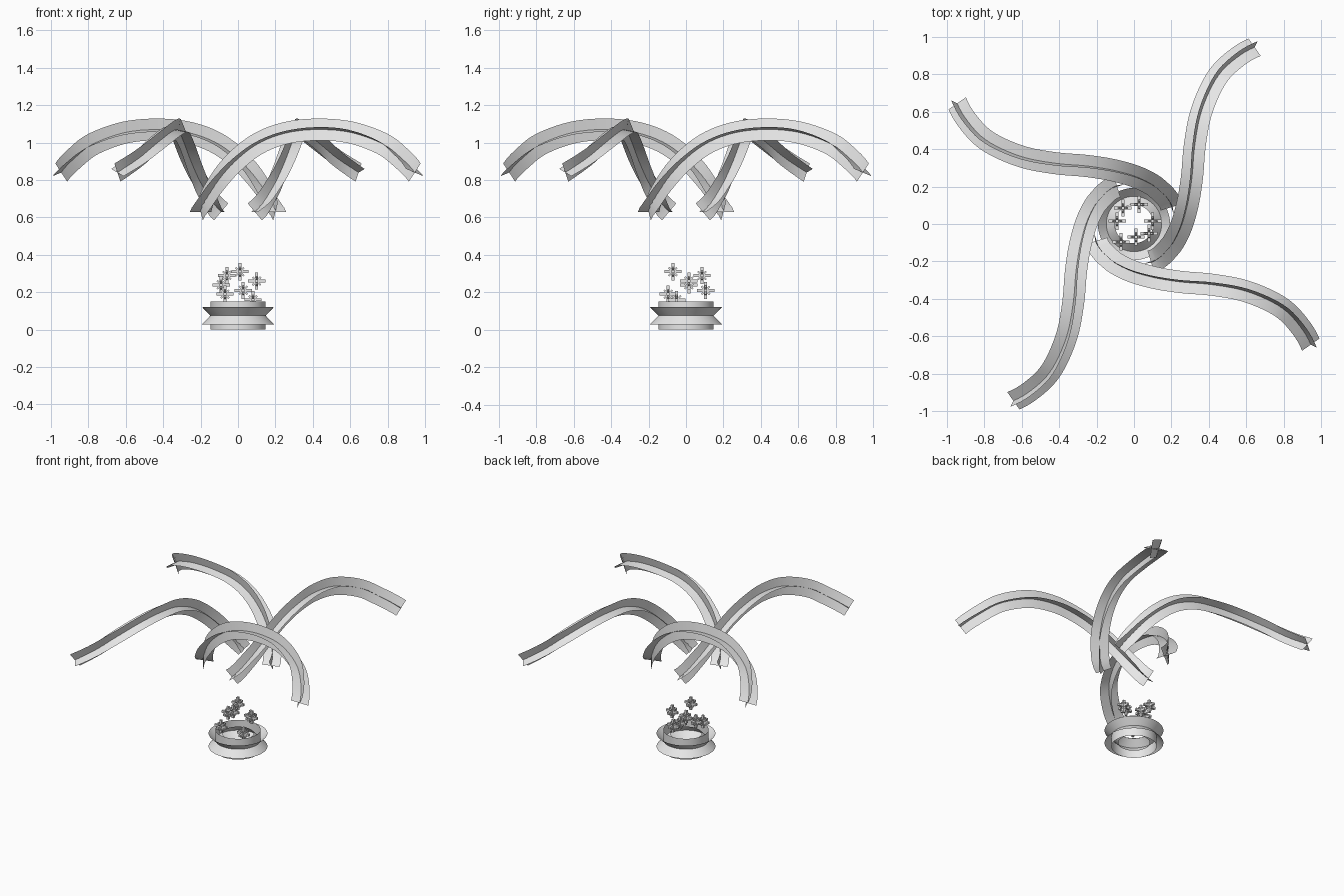
import bpy, bmesh, math
from mathutils import Vector, Matrix
from mathutils.geometry import interpolate_bezier

if "Cube" in bpy.data.objects:
    bpy.data.objects.remove(bpy.data.objects["Cube"])

grey = bpy.data.materials.new("light_grey")
grey.diffuse_color = (0.8, 0.8, 0.8, 1)
grey.use_nodes = True
grey.node_tree.nodes["Principled BSDF"].inputs["Base Color"].default_value = grey.diffuse_color


def finish(name, bm, smooth=True):
    mesh = bpy.data.meshes.new(name)
    bm.to_mesh(mesh)
    bm.free()
    mesh.materials.append(grey)
    for p in mesh.polygons:
        p.use_smooth = smooth
    ob = bpy.data.objects.new(name, mesh)
    bpy.context.collection.objects.link(ob)
    return ob


def strip(bm, pairs, closed=False):
    """Ribbon of quads through pairs of edge points."""
    rows = [[bm.verts.new(p) for p in pair] for pair in pairs]
    nxt = rows[1:] + (rows[:1] if closed else [])
    for a, b in zip(rows, nxt):
        bm.faces.new((a[0], b[0], b[1], a[1]))


# --- curved arms: two crossed blades swept along a rising spiral path
path = [Vector(p) for p in (
    (-0.20, -0.09, 0.63), (-0.13, -0.185, 0.76), (-0.03, -0.245, 0.885),
    (0.10, -0.285, 0.99), (0.25, -0.31, 1.05), (0.42, -0.325, 1.07),
    (0.60, -0.36, 1.055), (0.77, -0.435, 0.995), (0.87, -0.525, 0.92),
    (0.945, -0.645, 0.84))]
slopes = [(path[min(i + 1, 9)] - path[max(i - 1, 0)]) / (2 if 0 < i < 9 else 1)
          for i in range(10)]
slopes[0] = Vector((0.02, -0.12, 0.09))
slopes[9] = Vector((0.05, -0.13, -0.08))
line = []
for i in range(9):
    seg = interpolate_bezier(path[i], path[i] + slopes[i] / 3,
                             path[i + 1] - slopes[i + 1] / 3, path[i + 1], 6)
    line += seg if i == 8 else seg[:-1]

HALF = 0.06
for k in range(4):
    bm = bmesh.new()
    flat, upright = [], []
    last = len(line) - 1
    for i, p in enumerate(line):
        t = (line[min(i + 1, last)] - line[max(i - 1, 0)]).normalized()
        side = Vector((0, 0, 1)).cross(t).normalized()
        side = Matrix.Rotation(math.radians(-22 * i / last), 3, t) @ side
        up = t.cross(side)
        flat.append((p - side * HALF, p + side * HALF))
        upright.append((p - up * HALF, p + up * HALF))
    strip(bm, flat)
    strip(bm, upright)
    bm.transform(Matrix.Rotation(k * math.pi / 2, 4, 'Z'))
    finish("curved_arm_%d" % (k + 1), bm)

# --- base ring: an upright band crossed by two slanted bands
R, MID, N = 0.148, 0.075, 48
for name, dr, dz in (("base_band", 0, 0.075), ("base_flare_up", 0.045, 0.047),
                     ("base_flare_down", 0.045, -0.047)):
    bm = bmesh.new()
    pairs = []
    for i in range(N):
        a = 2 * math.pi * i / N
        d = Vector((math.cos(a), math.sin(a), 0))
        pairs.append([d * (R + s * dr) + Vector((0, 0, MID + s * dz))
                      for s in (-1, 1)])
    strip(bm, pairs, True)
    finish(name, bm)


# --- small star blossoms floating over the base
def bar(bm, centre, rot, length, width):
    m = Matrix.Translation(centre) @ rot @ Matrix.Diagonal((length, width, width, 1))
    bmesh.ops.create_cube(bm, size=1, matrix=m)


spots = [(0.01, -0.07, 0.31), (-0.06, 0.085, 0.29), (0.10, 0.015, 0.26),
         (-0.09, 0.015, 0.24), (0.028, 0.105, 0.21), (-0.07, -0.095, 0.19),
         (0.08, -0.05, 0.16)]
q = math.pi / 2
for n, c in enumerate(spots):
    bm = bmesh.new()
    c = Vector(c)
    # long bars along the three axes
    for rot in (Matrix(), Matrix.Rotation(q, 4, 'Z'), Matrix.Rotation(q, 4, 'Y')):
        bar(bm, c, rot, 0.092, 0.016)
    # shorter diagonal bars in the upright planes
    for turn in (0, q):
        for s in (-1, 1):
            bar(bm, c, Matrix.Rotation(turn, 4, 'Z') @ Matrix.Rotation(s * q / 2, 4, 'Y'),
                0.062, 0.010)
    finish("star_blossom_%d" % (n + 1), bm, False)
